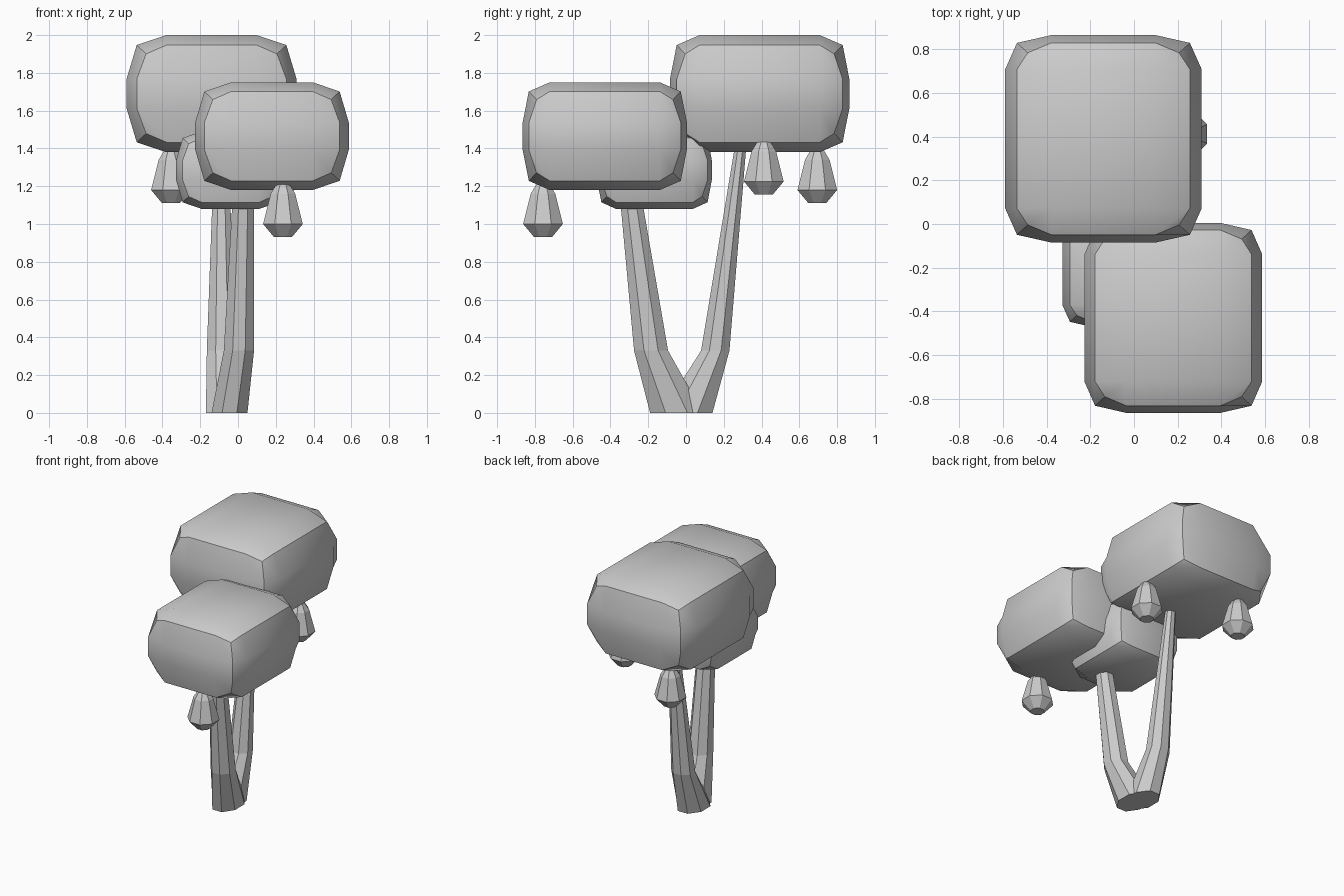
import bpy, bmesh, math
from mathutils import Vector

cube = bpy.data.objects.get("Cube")
if cube:
    bpy.data.objects.remove(cube, do_unlink=True)

GREY = (0.6, 0.6, 0.6, 1)
mat = bpy.data.materials.new("plain_grey")
mat.use_nodes = True
mat.diffuse_color = GREY
mat.node_tree.nodes["Principled BSDF"].inputs["Base Color"].default_value = GREY


def finish(name, bm):
    bmesh.ops.recalc_face_normals(bm, faces=bm.faces)
    mesh = bpy.data.meshes.new(name)
    bm.to_mesh(mesh)
    bm.free()
    mesh.materials.append(mat)
    obj = bpy.data.objects.new(name, mesh)
    bpy.context.collection.objects.link(obj)
    return obj


# Bulged foliage block: gridded cube with edges and corners drawn inward
INNER = (0.53, 0.67, 0.25)
EDGE = (0.88, 0.925, 0.83)
CORNER = (0.77, 0.83, 0.68)


def foliage(name, centre, half):
    bm = bmesh.new()
    bmesh.ops.create_cube(bm, size=2)
    bmesh.ops.subdivide_edges(bm, edges=bm.edges[:], cuts=2, use_grid_fill=True)
    rank = {v: sum(abs(c) > 0.9 for c in v.co) for v in bm.verts}
    for e in bm.edges:
        e.smooth = min(rank[v] for v in e.verts) < 2
    for f in bm.faces:
        f.smooth = True
    for v in bm.verts:
        outer = {1: (1, 1, 1), 2: EDGE, 3: CORNER}[rank[v]]
        v.co = [centre[i] + half[i] * math.copysign(
            outer[i] if abs(c) > 0.9 else INNER[i], c)
            for i, c in enumerate(v.co)]
    return finish(name, bm)


# Eight-sided loft through horizontal rings: (x, y, z, x radius, y radius)
def loft(name, rings, sides=8):
    bm = bmesh.new()
    grow = 1 / math.cos(math.pi / sides)
    loops = []
    for x, y, z, rx, ry in rings:
        angles = [2 * math.pi * (i + 0.5) / sides for i in range(sides)]
        loops.append([bm.verts.new((x + rx * grow * math.cos(a),
                                    y + ry * grow * math.sin(a), z)) for a in angles])
    for a, b in zip(loops, loops[1:]):
        for i in range(sides):
            j = (i + 1) % sides
            bm.faces.new((a[i], a[j], b[j], b[i]))
    bm.faces.new(loops[0])
    bm.faces.new(loops[-1])
    return finish(name, bm)


# Hanging fruit: tapered top, wide shoulder near the bottom
def fruit(name, x, y, z):
    profile = ((0, 0.047), (0.07, 0.105), (0.23, 0.065), (0.28, 0.035))
    return loft(name, [(x, y, z + h, r, r) for h, r in profile])


foliage("back_foliage", (-0.14, 0.39, 1.69), (0.45, 0.475, 0.31))
foliage("front_foliage", (0.18, -0.43, 1.465), (0.407, 0.435, 0.285))
foliage("small_foliage", (-0.04, -0.167, 1.285), (0.288, 0.304, 0.205))

loft("front_trunk", [(-0.045, -0.05, 0, 0.095, 0.14),
                     (0.005, -0.185, 0.33, 0.08, 0.09),
                     (0.03, -0.3, 1.2, 0.055, 0.055)])
loft("back_trunk", [(-0.07, 0.005, 0, 0.1, 0.135),
                    (-0.085, 0.155, 0.33, 0.08, 0.075),
                    (-0.09, 0.29, 1.42, 0.035, 0.03)])

fruit("front_fruit", 0.238, -0.757, 0.93)
fruit("left_back_fruit", 0.23, 0.412, 1.155)
fruit("right_back_fruit", -0.355, 0.695, 1.11)
